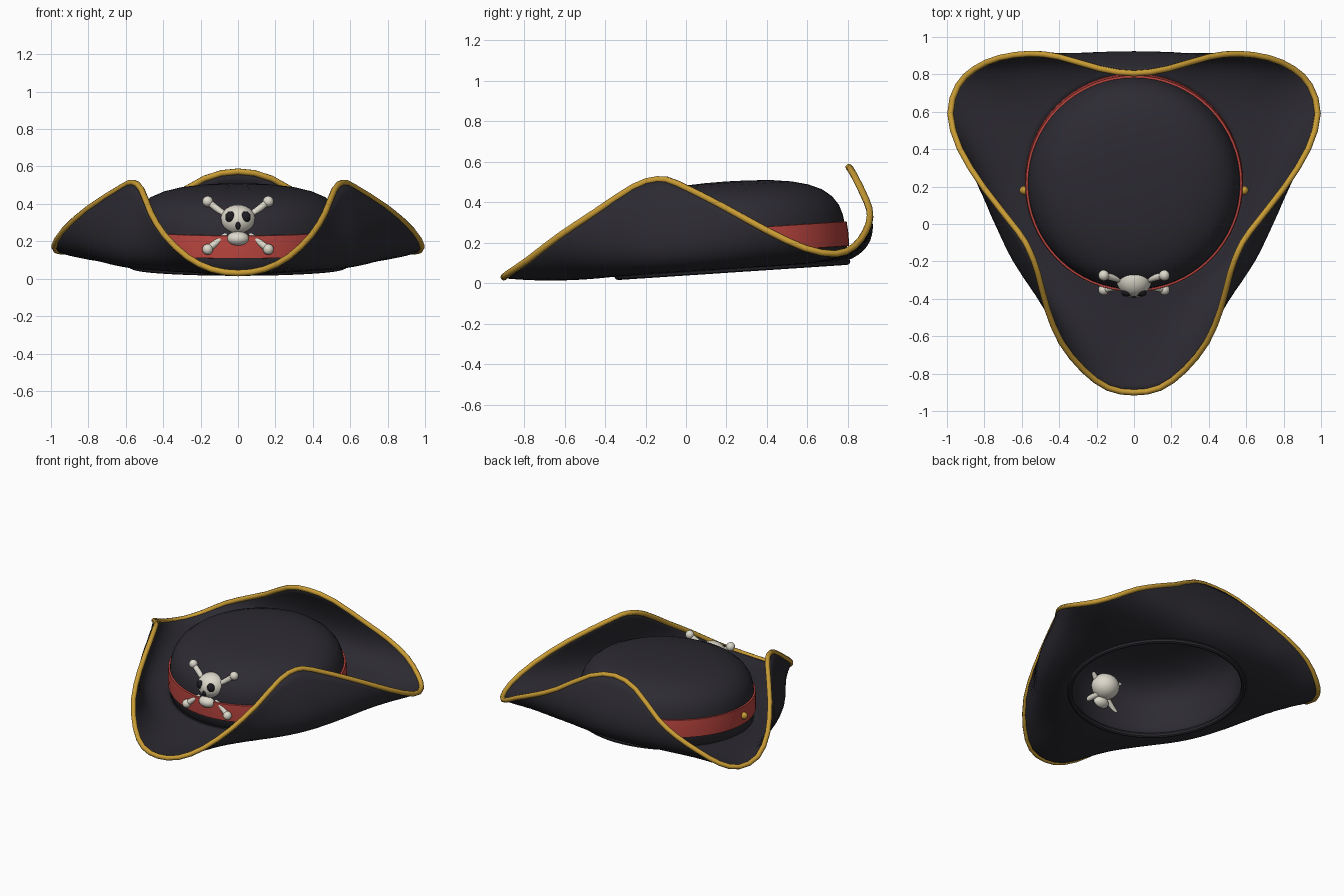
import bpy, bmesh, math
from mathutils import Vector, Matrix

if "Cube" in bpy.data.objects:
    bpy.data.objects.remove(bpy.data.objects["Cube"])

CEN = Vector((0, 0.23, 0.06))          # centre of the crown opening
TILT = Matrix.Rotation(math.atan(0.066), 3, 'X')


def material(name, rgb):
    m = bpy.data.materials.new(name)
    m.diffuse_color = (*rgb, 1)
    m.use_nodes = True
    m.node_tree.nodes["Principled BSDF"].inputs["Base Color"].default_value = m.diffuse_color
    return m


FELT = material("dark_felt", (0.026, 0.024, 0.032))
RED = material("red_cloth", (0.50, 0.06, 0.05))
GOLD = material("gold_trim", (0.58, 0.33, 0.035))
BONE = material("bone", (0.72, 0.69, 0.60))
BLACK = material("black", (0.012, 0.012, 0.016))


def grid(name, rings, mat, thick, wrap_rings=False):
    """Skin closed rings of points into a smooth sheet with thickness."""
    bm = bmesh.new()
    vs = [[bm.verts.new(p) for p in ring] for ring in rings]
    if wrap_rings:
        vs.append(vs[0])
    n = len(vs[0])
    for a, b in zip(vs, vs[1:]):
        for i in range(n):
            j = (i + 1) % n
            bm.faces.new((a[i], a[j], b[j], b[i]))
    bmesh.ops.remove_doubles(bm, verts=bm.verts, dist=1e-5)
    bmesh.ops.recalc_face_normals(bm, faces=bm.faces)
    me = bpy.data.meshes.new(name)
    bm.to_mesh(me)
    bm.free()
    ob = bpy.data.objects.new(name, me)
    bpy.context.collection.objects.link(ob)
    if thick:
        s = ob.modifiers.new("thickness", 'SOLIDIFY')
        s.thickness = thick
        s.offset = 0
    finish(ob, mat)
    return ob


def finish(ob, mat):
    ob.data.materials.append(mat)
    bpy.ops.object.select_all(action='DESELECT')
    ob.select_set(True)
    bpy.context.view_layer.objects.active = ob
    bpy.ops.object.shade_smooth_by_angle(angle=math.radians(40))


def lathe(name, profile, mat, thick=0, wrap=False, n=64):
    rings = [[CEN + TILT @ Vector((r * math.cos(2 * math.pi * i / n),
                                   r * math.sin(2 * math.pi * i / n), z))
              for i in range(n)] for r, z in profile]
    return grid(name, rings, mat, thick, wrap)


def ball(name, loc, size, mat):
    bpy.ops.mesh.primitive_uv_sphere_add(segments=24, ring_count=14, location=loc)
    ob = bpy.context.object
    ob.name = name
    ob.scale = size
    finish(ob, mat)
    return ob


def catmull(pts, k):
    out, n = [], len(pts)
    for i in range(n):
        a, b, c, d = (pts[(i + j) % n] for j in (-1, 0, 1, 2))
        for s in range(k):
            t = s / k
            out.append(0.5 * (2 * b + (c - a) * t + (2 * a - 5 * b + 4 * c - d) * t * t
                              + (3 * b - a - 3 * c + d) * t ** 3))
    return out


# Brim edge: right half from front tip to back centre, then mirrored
half = [Vector(p) for p in (
    (0, -.90, .03), (.14, -.875, .05), (.27, -.78, .115), (.39, -.63, .23),
    (.465, -.45, .35), (.515, -.26, .475), (.56, -.14, .513), (.62, -.04, .49),
    (.80, .19, .375), (.93, .40, .26), (.982, .59, .172), (.94, .74, .145),
    (.85, .83, .18), (.72, .888, .255), (.556, .91, .33), (.40, .893, .405),
    (.18, .83, .535), (0, .805, .573))]
edge = catmull(half + [Vector((-p.x, p.y, p.z)) for p in half[-2:0:-1]], 2)

# Brim: each spoke curls from the crown base out and up to the edge
spokes = []
for e in edge:
    flat = Vector((e.x, e.y - CEN.y, 0))
    r, d = flat.length, flat.normalized()
    back = max(0, d.y) ** 3
    inner = CEN + TILT @ (d * 0.56 + Vector((0, 0, 0.018)))
    rc = 0.5 * (0.58 + r) + (0.60 - 0.17 * back) * (e.z - 0.03)
    ctrl = CEN + TILT @ (d * rc) + Vector((0, 0, 0.09 * back))
    spokes.append([(1 - t) ** 2 * inner + 2 * t * (1 - t) * ctrl + t * t * e
                   for t in (i / 14 for i in range(15))])
grid("brim", list(zip(*spokes)), FELT, 0.012)

# Gold piping along the brim edge
cu = bpy.data.curves.new("brim_piping", 'CURVE')
cu.dimensions = '3D'
cu.bevel_depth = 0.017
cu.bevel_resolution = 2
sp = cu.splines.new('POLY')
sp.points.add(len(edge) - 1)
for p, e in zip(sp.points, edge):
    p.co = (*e, 1)
sp.use_cyclic_u = True
piping = bpy.data.objects.new("brim_piping", cu)
bpy.context.collection.objects.link(piping)
cu.materials.append(GOLD)

# Hollow crown
lathe("crown", [(.567, -.004), (.567, .10), (.566, .18), (.558, .24), (.542, .29),
                (.512, .333), (.465, .37), (.40, .398), (.32, .418), (.22, .431),
                (.11, .437), (0, .439)], FELT, 0.01)
# Raised rim around the head opening
lathe("opening_rim", [(.567 + .017 * math.cos(a), .010 + .017 * math.sin(a))
                      for a in (i * math.pi / 4 for i in range(8))], FELT, wrap=True)
# Red hat band
lathe("hat_band", [(.565, .085), (.584, .087), (.584, .15), (.579, .207), (.560, .209)],
      RED, wrap=True)

# Gold studs on both sides of the band
for s in (-1, 1):
    ball("band_stud", (s * .588, .18, .205), (.024,) * 3, GOLD)

# Skull emblem
ball("skull", (0, -.295, .312), (.096, .094, .084), BONE)
ball("jaw", (0, -.345, .214), (.06, .05, .039), BONE)
ball("nose_hole", (0, -.380, .284), (.013, .015, .023), BLACK)
for s in (-1, 1):
    ball("eye_socket", (s * .04, -.366, .33), (.028, .022, .03), BLACK)

# Crossed bones with knobbed ends
for s in (-1, 1):
    a, b = Vector((-s * .162, -.352, .157)), Vector((s * .162, -.275, .413))
    bpy.ops.mesh.primitive_cylinder_add(vertices=16, radius=.018, depth=(b - a).length,
                                        location=(a + b) / 2)
    shaft = bpy.context.object
    shaft.name = "crossbone"
    shaft.rotation_euler = (b - a).to_track_quat('Z', 'Y').to_euler()
    finish(shaft, BONE)
    for p in (a, b):
        ball("bone_knob", p, (.029,) * 3, BONE)
